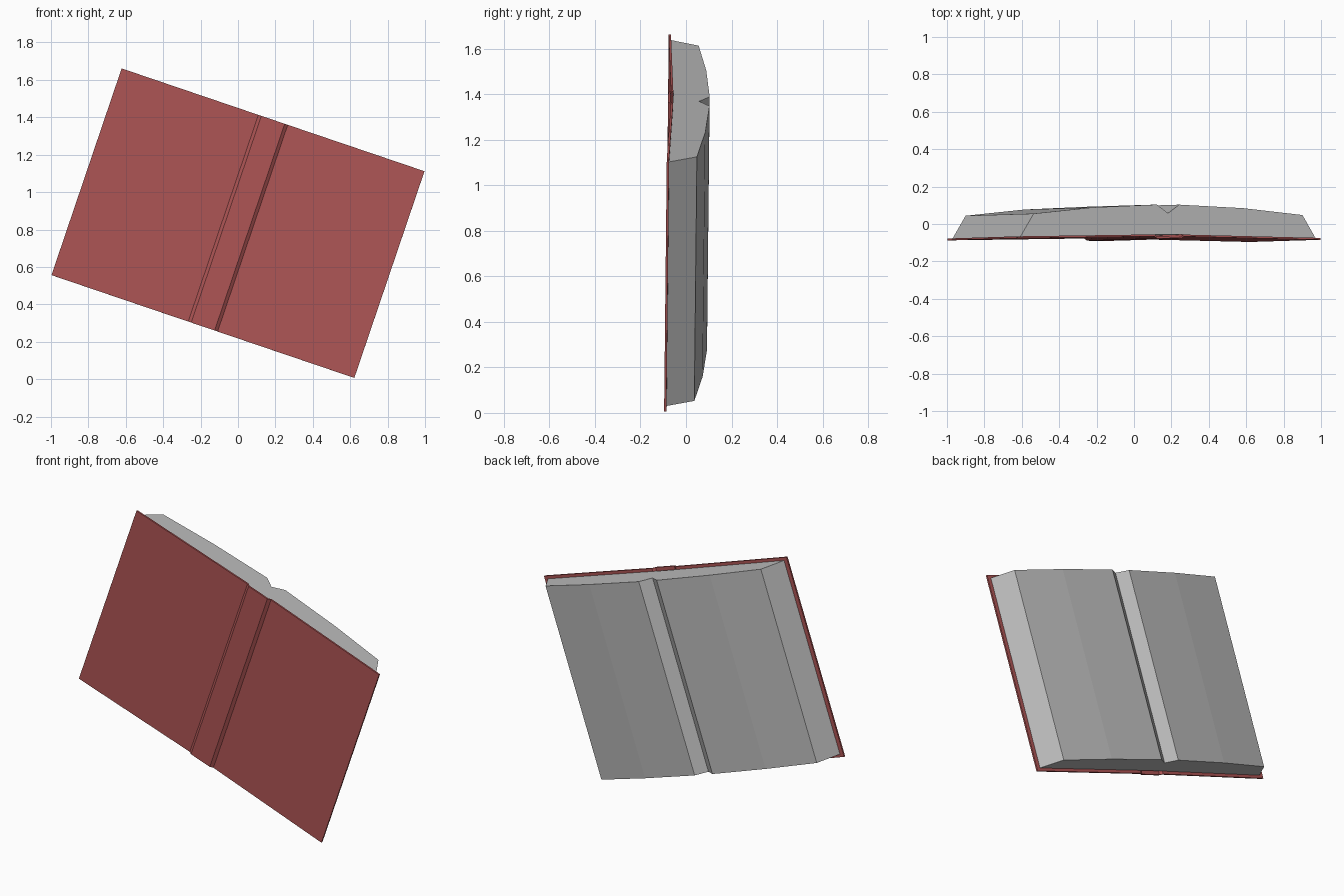
import bpy, bmesh, math
from mathutils import Matrix

if "Cube" in bpy.data.objects:
    bpy.data.objects.remove(bpy.data.objects["Cube"])

# Pose: the open book is turned in the front plane and leans very slightly
POSE = (Matrix.Translation((0, 0, 0.833)) @ Matrix.Rotation(math.radians(18.75), 4, 'Y')
        @ Matrix.Rotation(-0.010, 4, 'X') @ Matrix.Rotation(-0.005, 4, 'Z'))


def material(name, rgb):
    m = bpy.data.materials.new(name)
    m.diffuse_color = (*rgb, 1)
    m.use_nodes = True
    m.node_tree.nodes["Principled BSDF"].inputs["Base Color"].default_value = m.diffuse_color
    return m


def mirrored(half):
    """Right half (outer to centre) -> full line from left to right."""
    left = [(-x, y) for x, y in half]
    right = [p for p in reversed(half) if p[0] > 1e-6]
    return left + right


def extrude_profile(name, profile, half_height, mat):
    """Closed x/y profile extruded along the book's height."""
    bm = bmesh.new()
    face = bm.faces.new([bm.verts.new((x, y, -half_height)) for x, y in profile])
    new = bmesh.ops.extrude_face_region(bm, geom=[face])['geom']
    bmesh.ops.translate(bm, vec=(0, 0, 2 * half_height),
                        verts=[v for v in new if isinstance(v, bmesh.types.BMVert)])
    bmesh.ops.recalc_face_normals(bm, faces=bm.faces)
    me = bpy.data.meshes.new(name)
    bm.to_mesh(me)
    bm.free()
    me.materials.append(mat)
    ob = bpy.data.objects.new(name, me)
    ob.matrix_world = POSE
    bpy.context.collection.objects.link(ob)
    return ob


red = material("cover red", (0.42, 0.09, 0.09))
grey = material("page grey", (0.5, 0.5, 0.5))

# Cover: two boards bent slightly back, with a spine strip standing out
outer = mirrored([(0.855, -0.086), (0.083, -0.072), (0.066, -0.084)])
inner = [(x, y + 0.010) for x, y in outer]
extrude_profile("cover", outer + inner[::-1], 0.5835, red)

# Pages: domed block with slanted fore-edges and a V gutter in the middle
base = mirrored([(0.832, -0.0755), (0.083, -0.062)])
top = mirrored([(0.759, 0.046), (0.425, 0.081), (0.063, 0.098), (0.0, 0.052)])
extrude_profile("pages", base + top[::-1], 0.566, grey)
